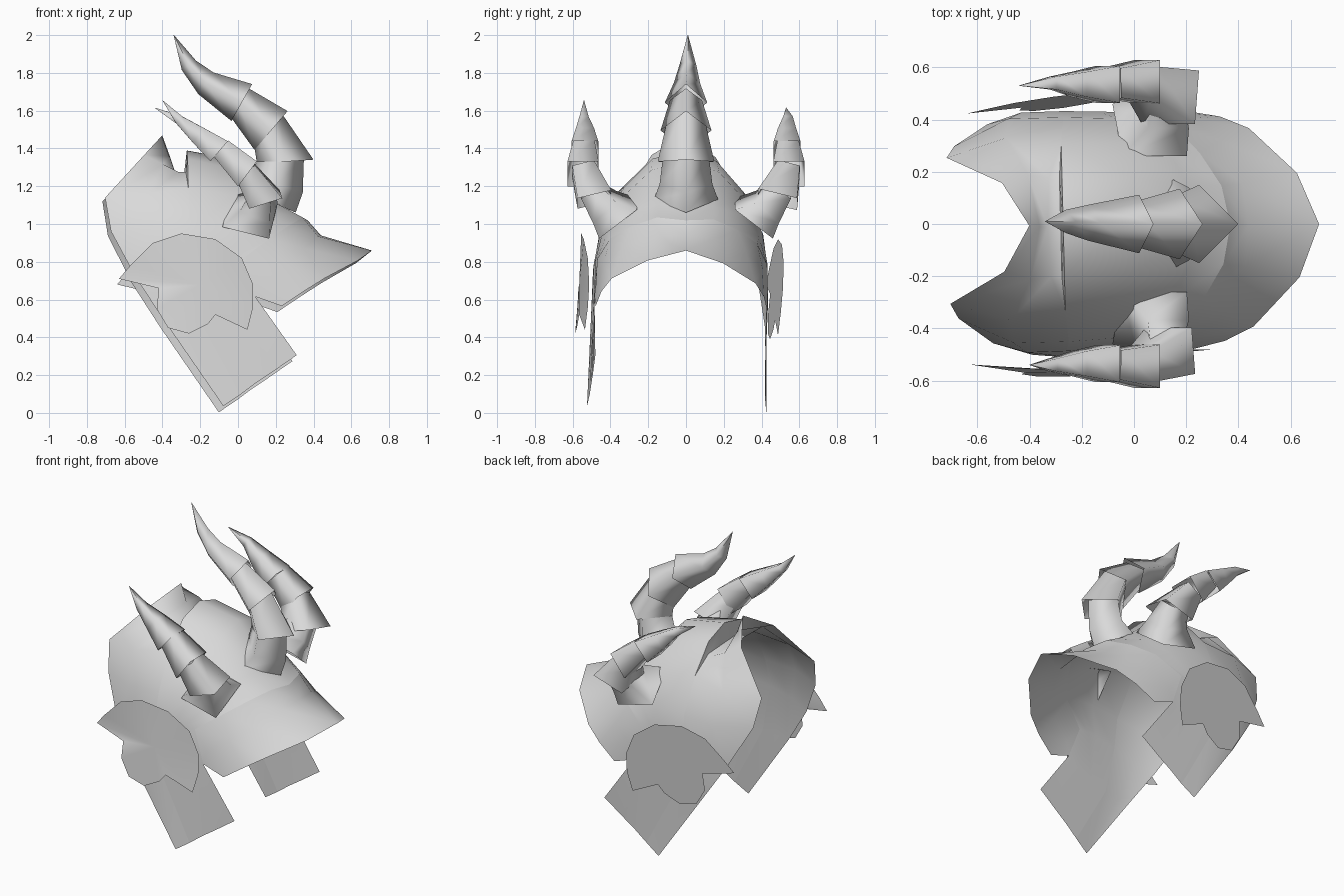
import bpy, bmesh, math
from mathutils import Vector

if "Cube" in bpy.data.objects:
    bpy.data.objects.remove(bpy.data.objects["Cube"])

grey = bpy.data.materials.new("pale_grey")
grey.diffuse_color = (0.7, 0.7, 0.7, 1)
grey.use_nodes = True
grey.node_tree.nodes["Principled BSDF"].inputs["Base Color"].default_value = grey.diffuse_color


def make_object(name, verts, faces, smooth_angle=None):
    bm = bmesh.new()
    vs = [bm.verts.new(v) for v in verts]
    for f in faces:
        bm.faces.new([vs[i] for i in f])
    bmesh.ops.remove_doubles(bm, verts=bm.verts, dist=0.0005)
    mesh = bpy.data.meshes.new(name)
    bm.to_mesh(mesh)
    bm.free()
    mesh.materials.append(grey)
    obj = bpy.data.objects.new(name, mesh)
    bpy.context.collection.objects.link(obj)
    if smooth_angle:
        bpy.ops.object.select_all(action='DESELECT')
        obj.select_set(True)
        bpy.context.view_layer.objects.active = obj
        bpy.ops.object.shade_smooth_by_angle(angle=math.radians(smooth_angle))
    return obj


def half_loft(name, sections, smooth_angle):
    """Skin cross-sections on the +y half, mirror them, and lean slightly."""
    n = len(sections[0])
    verts = [p for s in sections for p in s]
    faces = [(i * n + j, i * n + j + 1, (i + 1) * n + j + 1, (i + 1) * n + j)
             for i in range(len(sections) - 1) for j in range(n - 1)]
    obj = make_object(name, verts, faces, smooth_angle)
    mod = obj.modifiers.new("mirror", 'MIRROR')
    mod.use_axis = (False, True, False)
    mod.use_clip = True
    obj.rotation_euler = (-0.035, 0, 0.025)
    obj.location.y = -0.048
    return obj


def tube(name, rings, turn=0.0, sides=4):
    """Open tapered tube through (centre, radius[, axis]) rings."""
    verts, faces = [], []
    pts = [Vector(ring[0]) for ring in rings]
    for i, ring in enumerate(rings):
        t = pts[min(i + 1, len(pts) - 1)] - pts[max(i - 1, 0)]
        t = (Vector(ring[2]) if len(ring) > 2 else t).normalized()
        u = Vector((0, 1, 0)).cross(t).normalized()
        w = t.cross(u)
        for k in range(sides):
            a = turn + 2 * math.pi * k / sides
            verts.append(pts[i] + ring[1] * (math.cos(a) * u + math.sin(a) * w))
    for i in range(len(rings) - 1):
        for k in range(sides):
            m = (k + 1) % sides
            faces.append((i * sides + k, i * sides + m,
                          (i + 1) * sides + m, (i + 1) * sides + k))
    return make_object(name, verts, faces, 100)


# Helmet shell: sections run from the headband to the valley behind the dome,
# each from the crown down to the cheek plate
headband = [(.37, 0, 1.02), (.34, .15, 1.03), (.26, .28, .98), (.16, .39, .91),
            (.01, .45, .80), (.08, .46, .60), (.30, .45, .29)]
front_dome = [(.24, 0, 1.09), (.21, .15, 1.10), (.14, .29, 1.06), (.06, .40, .95),
              (-.06, .45, .80), (0, .46, .54), (.17, .455, .20)]
mid_dome = [(0, 0, 1.34), (0, .18, 1.28), (-.02, .32, 1.14), (-.06, .42, .97),
            (-.12, .455, .80), (-.10, .46, .50), (.08, .46, .14)]
rear_dome = [(-.27, 0, 1.39), (-.27, .17, 1.34), (-.27, .32, 1.18), (-.26, .43, .96),
             (-.27, .46, .78), (-.21, .46, .47), (0, .465, .08)]
half_loft("helmet_dome", [headband, front_dome, mid_dome, rear_dome], 60)

# Flared neck guard, rising to a point at the centre
valley_front = [(-.28, 0, 1.27), (-.28, .19, 1.27)] + rear_dome[2:]
valley_back = [(-.33, 0, 1.27), (-.32, .19, 1.27)] + rear_dome[2:]
guard_mid = [(-.36, 0, 1.36), (-.40, .20, 1.31), (-.48, .35, 1.15), (-.47, .43, .95),
             (-.42, .46, .74), (-.31, .465, .46), (-.09, .475, .02)]
guard_edge = [(-.40, 0, 1.47), (-.50, .17, 1.36), (-.71, .28, 1.13), (-.68, .33, .95),
              (-.55, .42, .70), (-.40, .46, .47), (-.09, .475, .02)]
half_loft("neck_guard", [rear_dome, valley_front, valley_back, guard_mid, guard_edge], 60)

# Brim sweeping forward from the headband
brim_edge = [(.71, 0, .86), (.63, .20, .80), (.45, .38, .70), (.34, .43, .63),
             (.22, .455, .55), (.08, .46, .60)]
brim_mid = [(.44, 0, .94), (.42, .16, .93), (.34, .33, .86), (.23, .42, .78),
            (.10, .455, .68), (.08, .46, .60)]
half_loft("brim", [brim_edge, brim_mid, headband[:6]], 60)

# Round ear plates with pointed corners: one gently bowed, one flat and tilted
ear = [(-.63, .71), (-.57, .78), (-.45, .90), (-.30, .95), (-.12, .92), (.02, .82),
       (.08, .68), (.08, .56), (.05, .44), (-.12, .52), (-.16, .47), (-.26, .42),
       (-.37, .45), (-.43, .55), (-.42, .66)]
ear_out = {-1: lambda x, z: .57 - .06 * (z - .7) - .35 * (x + .33) ** 2,
           1: lambda x, z: .441 + .13 * x + .09 * z}
for side, name, dx, dz in ((-1, "right_ear_plate", 0, 0), (1, "left_ear_plate", -.01, -.03)):
    rim = [(x + dx, side * ear_out[side](x, z), z + dz) for x, z in ear]
    hub = (-.2 + dx, side * ear_out[side](-.2, .68), .68 + dz)
    n = len(ear)
    faces = [(n, i, (i + 1) % n)[::side] for i in range(n)]
    make_object(name, rim + [hub], faces, 60)

# Tall centre horn: root, two sleeves and a curved tip
tube("centre_horn_root", [((.15, 0, 1.13), .17, (.45, 0, 1)), ((.21, 0, 1.21), .14),
                          ((.23, 0, 1.37), .12)])
tube("centre_horn_lower_sleeve", [((.25, 0, 1.33), .15, (-.07, 0, 1)),
                                  ((.15, 0, 1.525), .105, (-.75, 0, .65))])
tube("centre_horn_upper_sleeve", [((.175, 0, 1.495), .135, (-.76, 0, .65)),
                                  ((.00, 0, 1.655), .085)])
tube("centre_horn_tip", [((.02, 0, 1.643), .112, (-.87, 0, .49)),
                         ((-.17, .005, 1.745), .07), ((-.26, .01, 1.84), .045),
                         ((-.34, .01, 2.0), .001)])

# Side horns curving out, then up and back
for s, name, tip, lip in ((-1, "right_horn", (-.40, -.54, 1.655), .13),
                          (1, "left_horn", (-.44, .53, 1.615), .15)):
    q = math.pi / 4
    tube(name + "_root", [((.06, s * .36, 1.03), .18, (.2, s * .65, .8)),
                          ((.11, s * .43, 1.09), .12), ((.12, s * .51, 1.18), .085)], q)
    tube(name + "_lower_sleeve", [((.14, s * .485, 1.13), lip, (-.3, s * .25, .95)),
                                  ((.03, s * .545, 1.29), .085)], q)
    tube(name + "_upper_sleeve", [((.05, s * .545, 1.265), .117, (-.8, 0, .6)),
                                  ((-.09, s * .54, 1.40), .08)], q)
    tube(name + "_tip", [((-.10, s * .535, 1.385), .10, (-.75, 0, .65)),
                         ((-.21, s * .535, 1.47), .068),
                         ((-.31, s * .54, 1.55), .035), (tip, .001)], q)
